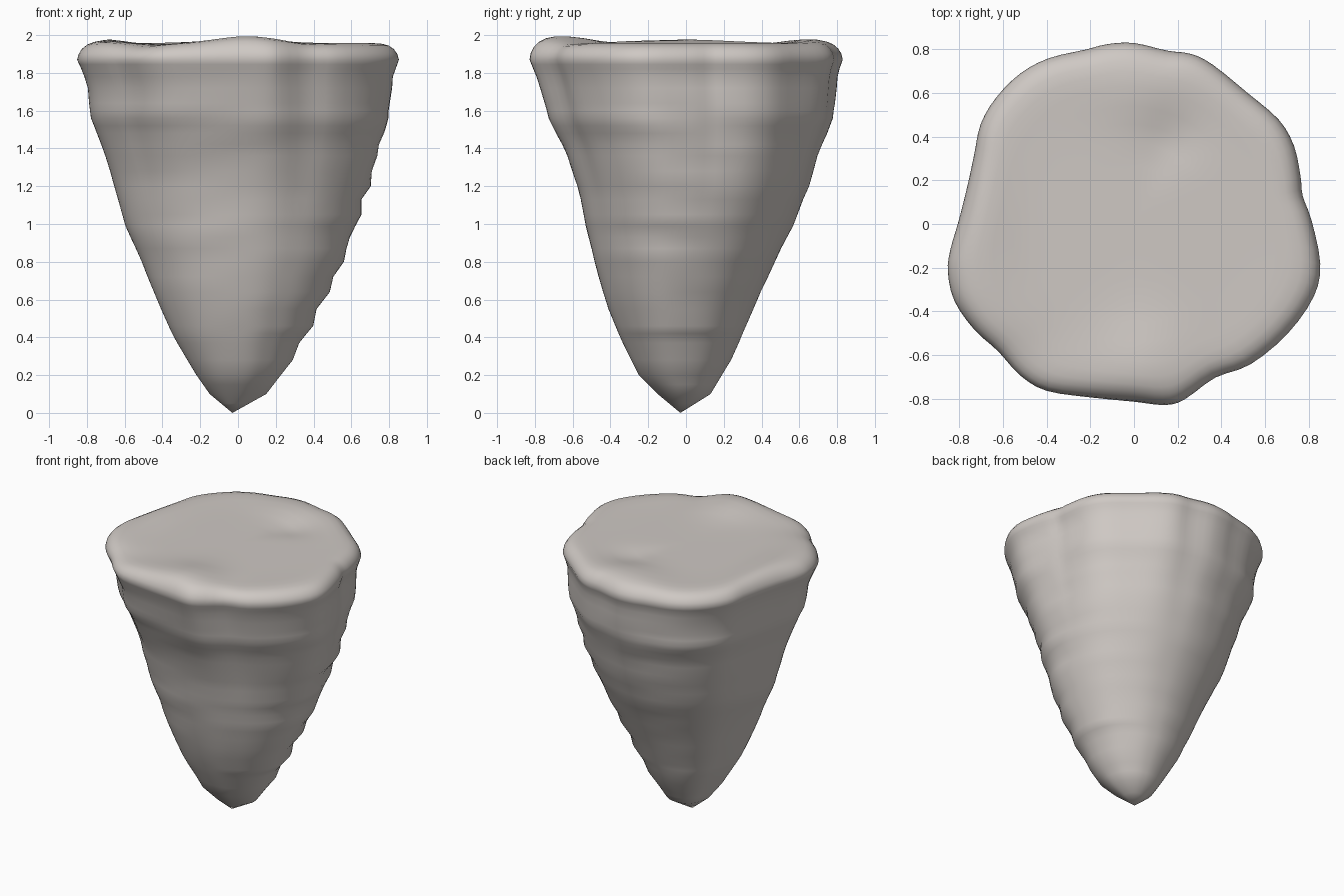
import bpy, bmesh, math

if "Cube" in bpy.data.objects:
    bpy.data.objects.remove(bpy.data.objects["Cube"])

# Plan outline at the widest level, counter-clockwise
OUT = [(.81, .02), (.77, .13), (.76, .22), (.73, .36), (.66, .48), (.52, .60), (.36, .73), (.26, .78),
       (.15, .795), (0, .83), (-.12, .825), (-.22, .80), (-.39, .76), (-.52, .69), (-.63, .58),
       (-.70, .46), (-.73, .32), (-.76, .18), (-.80, .02), (-.84, -.12), (-.85, -.22), (-.82, -.35),
       (-.73, -.48), (-.62, -.58), (-.52, -.69), (-.40, -.76), (-.2, -.79), (0, -.81), (.14, -.825),
       (.23, -.80), (.37, -.70), (.53, -.64), (.70, -.50), (.82, -.33), (.85, -.18)]

# Silhouettes in four directions: (height, reach)
LEFT = [(0, .03), (.1, .15), (.2, .22), (.4, .34), (.6, .43), (.8, .51), (1, .60), (1.2, .655),
        (1.4, .715), (1.56, .78), (1.72, .795), (1.8, .82), (1.87, .852)]
RIGHT = [(0, -.03), (.1, .15), (.28, .29), (.37, .325), (.46, .40), (.55, .415), (.64, .49), (.72, .505),
         (.8, .56), (.93, .595), (.99, .62), (1.05, .655), (1.13, .66), (1.2, .705), (1.28, .71),
         (1.36, .745), (1.42, .75), (1.56, .80), (1.78, .82), (1.87, .852)]
FRONT = [(0, .03), (.1, .15), (.2, .25), (.4, .35), (.6, .43), (.9, .51), (1.2, .575), (1.4, .645),
         (1.56, .73), (1.64, .75), (1.75, .78), (1.87, .828)]
BACK = [(0, -.03), (.1, .13), (.3, .25), (.56, .36), (.8, .47), (1, .57), (1.2, .65), (1.4, .71),
        (1.56, .78), (1.8, .805), (1.87, .83)]


def sample(table, z):
    for (a, u), (b, v) in zip(table, table[1:]):
        if z <= b:
            return u + (v - u) * (z - a) / (b - a)
    return table[-1][1]


def smooth_loop(pts, n=3):
    """Closed Catmull-Rom curve through the points."""
    res, c = [], len(pts)
    for i in range(c):
        p = [pts[(i + k) % c] for k in (-1, 0, 1, 2)]
        for s in range(n):
            t = s / n
            res.append(tuple(.5 * (2 * p[1][k] + (p[2][k] - p[0][k]) * t
                       + (2 * p[0][k] - 5 * p[1][k] + 4 * p[2][k] - p[3][k]) * t * t
                       + (3 * p[1][k] - p[0][k] - 3 * p[2][k] + p[3][k]) * t ** 3) for k in (0, 1)))
    return res


def fit(pts):
    """Stretch a loop to a -1..1 box."""
    lo = [min(p[k] for p in pts) for k in (0, 1)]
    hi = [max(p[k] for p in pts) for k in (0, 1)]
    return [tuple(2 * (p[k] - lo[k]) / (hi[k] - lo[k]) - 1 for k in (0, 1)) for p in pts]


def relax(pts, w):
    """Average each point with its neighbours to lose the fluting."""
    c = len(pts)
    return [tuple(sum(pts[(i + d) % c][k] for d in range(-w, w + 1)) / (2 * w + 1) for k in (0, 1))
            for i in range(c)]


def bump(x, y, cx, cy, rx, ry, h):
    return h * math.exp(-((x - cx) / rx) ** 2 - ((y - cy) / ry) ** 2)


def top_offset(x, y):
    """Gentle humps and a dent on the cap."""
    return (bump(x, y, .05, -.64, .22, .2, .038) + bump(x, y, -.68, 0, .12, .4, .018)
            + bump(x, y, .02, .62, .25, .16, .022) + bump(x, y, .16, .38, .14, .12, -.02)
            + bump(x, y, -.5, -.62, .15, .15, -.014) + bump(x, y, .35, -.62, .12, .15, -.008))


loop = smooth_loop(OUT)
n = len(loop)
sharp = fit(loop)
soft = fit(relax(relax(loop, 5), 5))
bm = bmesh.new()
rings = []

# Tapering side
for z in [.05, .1, .15, .2, .28, .37, .42, .46, .55, .64, .72, .8, .87, .93, .99, 1.05, 1.13, 1.2, 1.28,
          1.36, 1.42, 1.48, 1.52, 1.56, 1.6, 1.64, 1.72, 1.78, 1.82, 1.845, 1.87]:
    l, r, f, b = (sample(t, z) for t in (LEFT, RIGHT, FRONT, BACK))
    cx, cy = (r - l) / 2, (b - f) / 2
    hx, hy = (r + l) / 2, (b + f) / 2
    fade = min(1, max(0, (1.82 - z) * 5)) * min(1, z * 2)
    mix = min(1, max(.1, (z - .9) / .9))
    ring = []
    for (x0, y0), (x1, y1) in zip(sharp, soft):
        x, y = x1 + (x0 - x1) * mix, y1 + (y0 - y1) * mix
        a = math.atan2(y, x)
        k = 1 + .006 * fade * math.sin(z * 27 + 2 * math.sin(a * 2)) * (.6 + .4 * math.cos(a * 3))
        ring.append(bm.verts.new((cx + x * hx * k, cy + y * hy * k, z)))
    rings.append(ring)

# Rounded rim and cap
for s, z in [(.992, 1.9), (.972, 1.925), (.94, 1.944), (.9, 1.954), (.84, 1.958), (.76, 1.956),
             (.65, 1.954), (.55, 1.953), (.45, 1.953), (.32, 1.953), (.16, 1.953)]:
    w = min(1, (z - 1.87) / .08)
    ring = []
    for (x0, y0), (x1, y1) in zip(sharp, soft):
        m = max(0, min(1, (s - .6) * 3))
        x, y = (x1 + (x0 - x1) * m) * .85 * s, (y1 + (y0 - y1) * m) * .829 * s
        ring.append(bm.verts.new((x, y, z + w * top_offset(x, y))))
    rings.append(ring)

for lo, hi in zip(rings, rings[1:]):
    for i in range(n):
        j = (i + 1) % n
        bm.faces.new((lo[i], lo[j], hi[j], hi[i]))
tip = bm.verts.new((-.03, -.03, 0))
mid = bm.verts.new((0, 0, 1.953))
for i in range(n):
    j = (i + 1) % n
    bm.faces.new((rings[0][j], rings[0][i], tip))
    bm.faces.new((rings[-1][i], rings[-1][j], mid))
for face in bm.faces:
    face.smooth = True

mesh = bpy.data.meshes.new("rock_spike")
bm.to_mesh(mesh)
bm.free()
rock = bpy.data.objects.new("rock_spike", mesh)
bpy.context.collection.objects.link(rock)
mat = bpy.data.materials.new("warm grey stone")
mat.diffuse_color = (.62, .58, .55, 1)
mat.use_nodes = True
mat.node_tree.nodes["Principled BSDF"].inputs["Base Color"].default_value = mat.diffuse_color
mesh.materials.append(mat)
